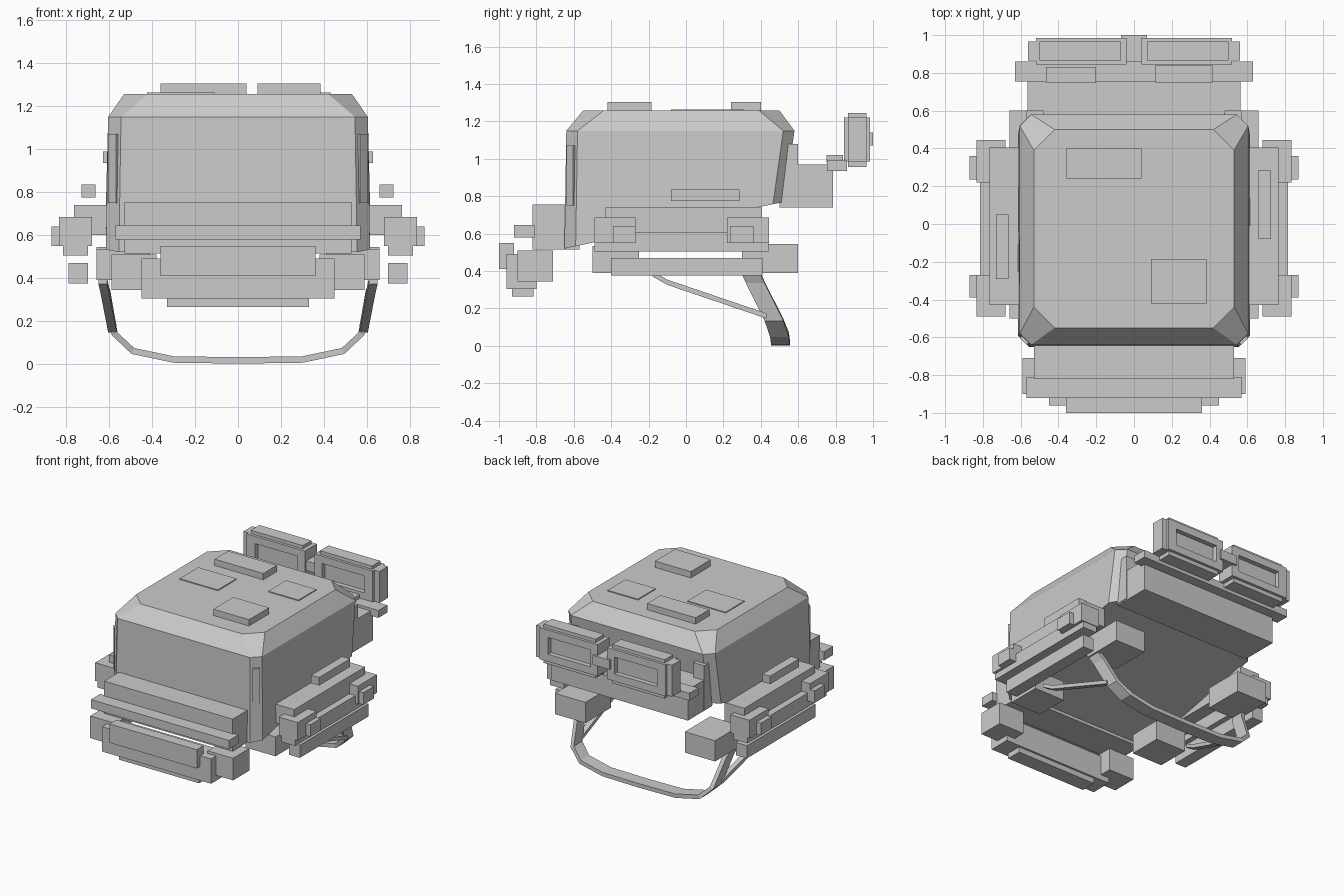
import bpy, bmesh, math
from mathutils import Vector, Matrix

cube = bpy.data.objects.get("Cube")
if cube:
    bpy.data.objects.remove(cube, do_unlink=True)

grey = bpy.data.materials.new("plain_grey")
grey.use_nodes = True
COLOUR = (0.6, 0.6, 0.6, 1)
grey.diffuse_color = COLOUR
grey.node_tree.nodes["Principled BSDF"].inputs["Base Color"].default_value = COLOUR


def finish(name, bm):
    bmesh.ops.recalc_face_normals(bm, faces=bm.faces)
    mesh = bpy.data.meshes.new(name)
    bm.to_mesh(mesh)
    bm.free()
    mesh.materials.append(grey)
    obj = bpy.data.objects.new(name, mesh)
    bpy.context.collection.objects.link(obj)
    return obj


def box(name, x, y, z, turn=0):
    """Box from three ranges, optionally turned about its own upright axis."""
    bm = bmesh.new()
    size = Matrix.Diagonal((x[1] - x[0], y[1] - y[0], z[1] - z[0], 1))
    mid = Vector((sum(x) / 2, sum(y) / 2, sum(z) / 2))
    bmesh.ops.create_cube(bm, size=1, matrix=Matrix.Translation(mid) @ Matrix.Rotation(turn, 4, "Z") @ size)
    return finish(name, bm)


def pair(name, x, y, z, turn=0):
    box(name + "_left", x, y, z, turn)
    box(name + "_right", (-x[1], -x[0]), y, z, -turn)


def loft(name, rings):
    """Closed skin through rings of equal point count."""
    bm = bmesh.new()
    loops = [[bm.verts.new(p) for p in ring] for ring in rings]
    n = len(loops[0])
    for a, b in zip(loops, loops[1:]):
        for i in range(n):
            j = (i + 1) % n
            bm.faces.new((a[i], a[j], b[j], b[i]))
    bm.faces.new(loops[0])
    bm.faces.new(loops[-1])
    return finish(name, bm)


def octagon(hx, y0, y1, cut, height):
    outline = [(hx - cut, y0), (hx, y0 + cut), (hx, y1 - cut), (hx - cut, y1)]
    outline += [(-x, y) for x, y in reversed(outline)]
    return [(x, y, height(y)) for x, y in outline]


# Main shell: chamfered block whose underside slopes up to the back
loft("shell", [
    octagon(0.615, -0.65, 0.525, 0.06, lambda y: 0.52 + 0.213 * (y + 0.65)),
    octagon(0.605, -0.64, 0.58, 0.06, lambda y: 1.15),
    octagon(0.53, -0.55, 0.50, 0.11, lambda y: 1.258),
])

# Roof blocks and thin plates
box("roof_block_front", (0.09, 0.385), (-0.42, -0.185), (1.25, 1.305))
box("roof_block_back", (-0.36, 0.04), (0.24, 0.40), (1.25, 1.305))
box("roof_plate_right", (-0.425, -0.11), (-0.08, 0.14), (1.256, 1.265))
box("roof_plate_left", (0.18, 0.43), (0.1, 0.31), (1.256, 1.265))

# Corner plates
pair("front_corner_plate", (0.555, 0.605), (-0.625, -0.605), (0.75, 1.07), math.radians(45))
pair("back_corner_plate", (0.48, 0.57), (0.50, 0.60), (0.75, 1.08))

# Front bumper stack
box("front_block", (-0.53, 0.53), (-0.82, -0.57), (0.515, 0.755))
box("front_rail", (-0.57, 0.57), (-0.92, -0.81), (0.58, 0.645))
pair("front_cheek", (0.38, 0.59), (-0.90, -0.71), (0.345, 0.51))
box("chin_block", (-0.45, 0.45), (-0.96, -0.80), (0.305, 0.49))
box("chin_plate", (-0.36, 0.36), (-1.0, -0.92), (0.41, 0.55))
box("chin_foot", (-0.33, 0.33), (-0.93, -0.815), (0.265, 0.345))

# Side assemblies
pair("side_upper_block", (0.60, 0.765), (-0.43, 0.405), (0.60, 0.74))
pair("side_middle_rail", (0.70, 0.815), (-0.49, 0.44), (0.505, 0.61))
pair("side_lower_rail", (0.70, 0.79), (-0.40, 0.41), (0.375, 0.47))
pair("side_front_box", (0.41, 0.66), (-0.50, -0.25), (0.39, 0.535))
pair("side_back_box", (0.41, 0.66), (0.30, 0.60), (0.39, 0.545))
for label, ends, clip in (("front", (-0.49, -0.27), (-0.39, -0.27)), ("back", (0.22, 0.445), (0.235, 0.36))):
    pair(f"side_{label}_lug", (0.68, 0.835), ends, (0.55, 0.685))
    pair(f"side_{label}_clip", (0.80, 0.87), clip, (0.55, 0.64))
box("side_strip_left", (0.66, 0.725), (-0.08, 0.285), (0.775, 0.835))
box("side_strip_right", (-0.73, -0.665), (-0.29, 0.05), (0.775, 0.835))

# Back brim and its cross bar
box("brim_block", (-0.565, 0.565), (0.50, 0.785), (0.74, 0.97))
box("brim_bar", (-0.63, 0.63), (0.755, 0.86), (0.935, 0.99))
box("brim_clip_right", (-0.465, -0.20), (0.75, 0.83), (0.98, 1.02))
box("brim_clip_left", (0.115, 0.415), (0.75, 0.84), (0.98, 1.02))

# Goggles: open frames with a recessed pane
pair("goggle_top_rail", (0.04, 0.52), (0.845, 0.985), (1.165, 1.22))
pair("goggle_bottom_rail", (0.04, 0.52), (0.845, 0.985), (0.985, 1.04))
pair("goggle_inner_post", (0.04, 0.10), (0.845, 0.985), (1.04, 1.165))
pair("goggle_outer_post", (0.45, 0.52), (0.845, 0.985), (1.04, 1.165))
pair("goggle_pane", (0.10, 0.45), (0.88, 0.95), (1.04, 1.165))
pair("goggle_top_lip", (0.07, 0.50), (0.865, 0.965), (1.22, 1.245))
pair("goggle_bottom_lip", (0.07, 0.50), (0.865, 0.965), (0.955, 0.985))
pair("goggle_side_cap", (0.52, 0.56), (0.865, 0.965), (0.985, 1.22))
box("goggle_bridge", (-0.07, 0.07), (0.86, 1.0), (1.07, 1.14))

# Chin strap: flat band swept through a mirrored path
half = [(0.645, 0.335, 0.42), (0.61, 0.37, 0.34), (0.575, 0.47, 0.14),
        (0.49, 0.50, 0.06), (0.30, 0.505, 0.02), (0.0, 0.505, 0.016)]
path = [Vector(p) for p in half]
path += [Vector((-p.x, p.y, p.z)) for p in reversed(path[:-1])]
rings = []
for i, p in enumerate(path):
    along = path[min(i + 1, len(path) - 1)] - path[max(i - 1, 0)]
    out = Vector((-along.z, 0, along.x)).normalized() * 0.015
    wide = Vector((0, 0.05, 0))
    rings.append([p + out + wide, p + out - wide, p - out - wide, p - out + wide])
loft("chin_strap", rings)

# Thin braces from the sides to the strap
for side, s in (("left", 1), ("right", -1)):
    ends = [Vector((s * 0.63, -0.18, 0.385)), Vector((s * 0.62, -0.10, 0.34)), Vector((s * 0.585, 0.43, 0.16))]
    loft("strap_brace_" + side, [[p + Vector((a * 0.02, 0, b * 0.014))
         for a, b in ((-1, -1), (1, -1), (1, 1), (-1, 1))] for p in ends])
